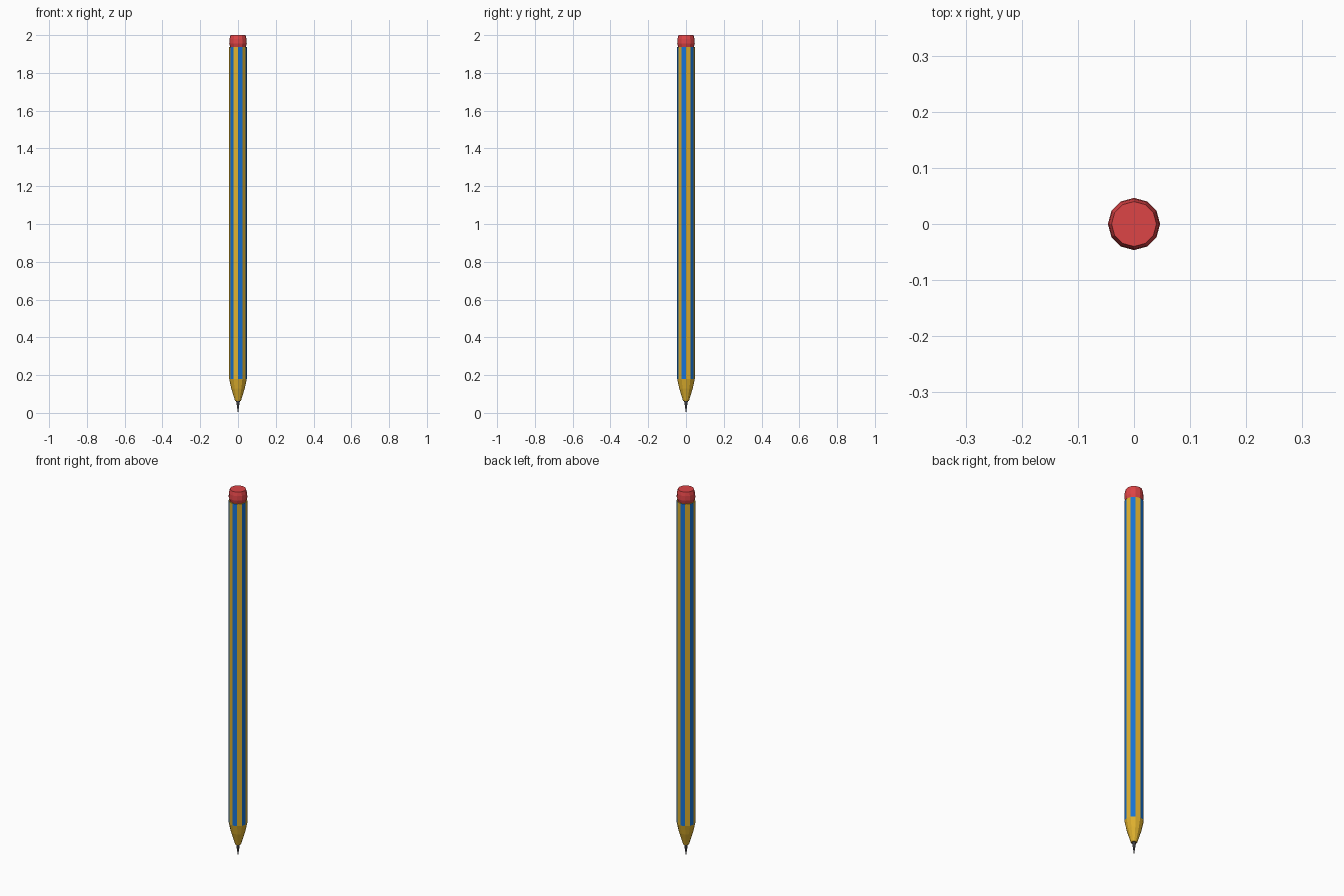
import bpy, bmesh, math

if "Cube" in bpy.data.objects:
    bpy.data.objects.remove(bpy.data.objects["Cube"], do_unlink=True)

SIDES = 12
R = 0.0465


def material(name, rgb):
    m = bpy.data.materials.new(name)
    m.use_nodes = True
    m.diffuse_color = (*rgb, 1)
    m.node_tree.nodes["Principled BSDF"].inputs["Base Color"].default_value = (*rgb, 1)
    return m


yellow = material("yellow", (0.74, 0.44, 0.028))
blue = material("blue", (0.008, 0.17, 0.66))
red = material("red", (0.72, 0.058, 0.062))
graphite = material("graphite", (0.045, 0.045, 0.05))


def lathe(name, profile, mats):
    """Flat-sided turned solid from (radius, z) points, closed at both ends."""
    bm = bmesh.new()
    rings = []
    for r, z in profile:
        ring = []
        for i in range(SIDES):
            a = 2 * math.pi * i / SIDES
            ring.append(bm.verts.new((r * math.cos(a), r * math.sin(a), z)))
        rings.append(ring)
    for low, high in zip(rings, rings[1:]):
        for i in range(SIDES):
            j = (i + 1) % SIDES
            face = bm.faces.new((low[i], low[j], high[j], high[i]))
            face.material_index = i % len(mats)
    bm.faces.new(rings[0][::-1])
    bm.faces.new(rings[-1])
    bmesh.ops.remove_doubles(bm, verts=bm.verts, dist=0.00001)
    mesh = bpy.data.meshes.new(name)
    bm.to_mesh(mesh)
    bm.free()
    for m in mats:
        mesh.materials.append(m)
    obj = bpy.data.objects.new(name, mesh)
    bpy.context.collection.objects.link(obj)
    return obj


# Striped shaft: sides alternate yellow and blue
lathe("shaft", [(R, 0.18), (R, 1.937)], [yellow, blue])

# Sharpened end
lathe("sharpened_cone", [(0.015, 0.062), (0.036, 0.13), (R, 0.18)], [yellow])

# Lead point
lathe("lead_tip", [(0.0008, 0), (0.01, 0.064)], [graphite])

# Slightly bulging eraser
lathe("eraser", [(0.041, 1.935), (R, 1.956), (0.045, 1.98), (0.04, 2.0)], [red])
